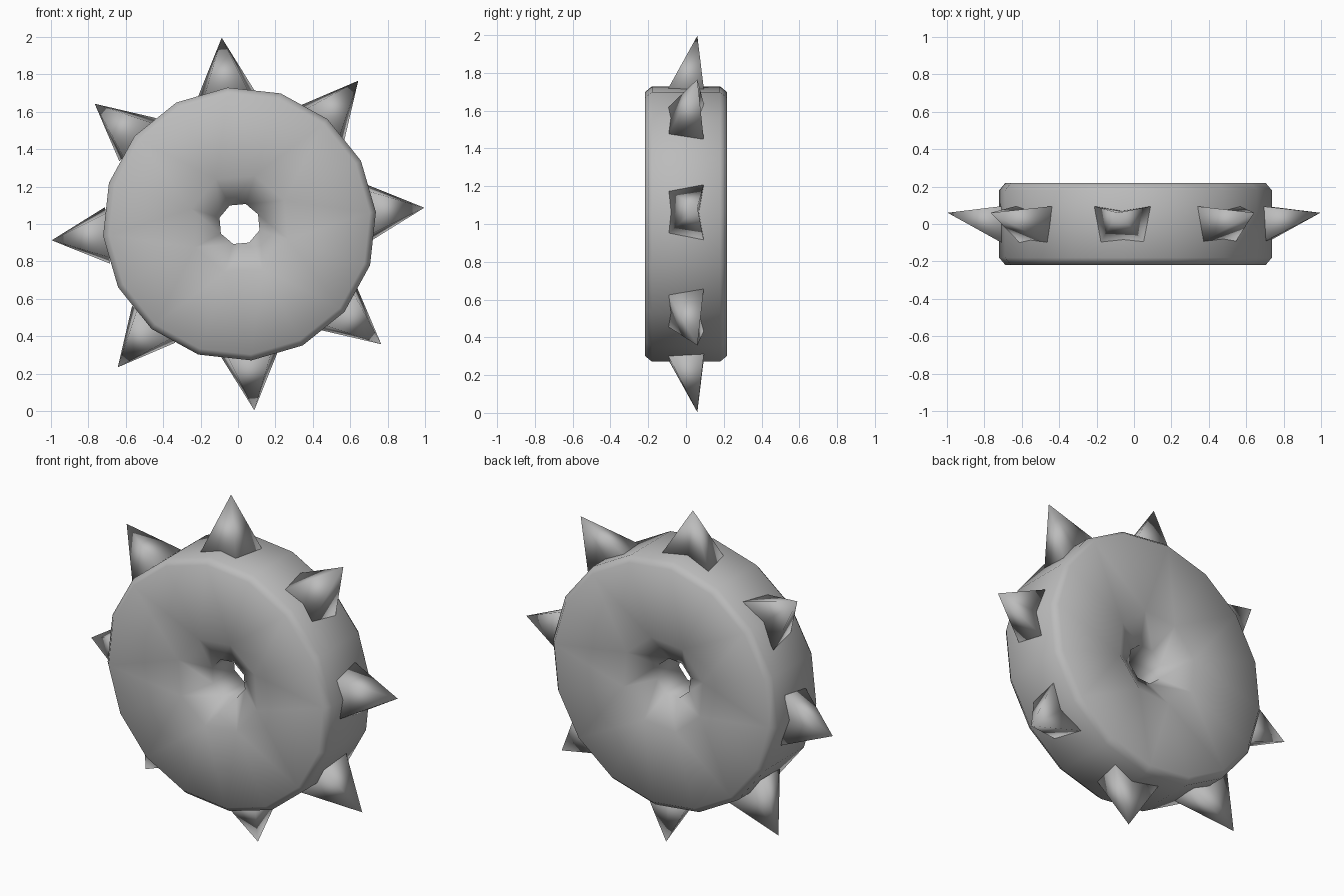
import bpy
import bmesh
from math import cos, sin, radians
from mathutils import Vector

cube = bpy.data.objects.get("Cube")
if cube:
    bpy.data.objects.remove(cube, do_unlink=True)

# One plain grey for everything
grey = bpy.data.materials.new("stone grey")
grey.use_nodes = True
COLOR = (0.5, 0.5, 0.5, 1)
grey.diffuse_color = COLOR
grey.node_tree.nodes["Principled BSDF"].inputs["Base Color"].default_value = COLOR

TILT = 5          # small rotation of the whole wheel, degrees
CENTRE = Vector((0.0, 0.0, 1.0))


def polar(r, degrees, y):
    a = radians(degrees)
    return CENTRE + Vector((r * cos(a), y, r * sin(a)))


def finish(name, bm):
    bmesh.ops.recalc_face_normals(bm, faces=bm.faces[:])
    mesh = bpy.data.meshes.new(name)
    bm.to_mesh(mesh)
    bm.free()
    mesh.materials.append(grey)
    for p in mesh.polygons:
        p.use_smooth = True
    obj = bpy.data.objects.new(name, mesh)
    bpy.context.collection.objects.link(obj)
    return obj


def ring(bm, r, y, sides, start):
    shift = Vector((0.008, 0, 0))
    return [bm.verts.new(polar(r, start + i * 360 / sides, y) + shift) for i in range(sides)]


def bridge(bm, a, b):
    n = len(a)
    for i in range(n):
        j = (i + 1) % n
        bm.faces.new((a[i], a[j], b[j], b[i]))


# Wheel: sixteen-sided chamfered rim, eight-sided funnel and bore
bm = bmesh.new()
START = TILT + 22.5
treads, necks = [], []
for s in (-1, 1):
    tread = ring(bm, 0.732, s * 0.18, 16, START)
    edge = ring(bm, 0.70, s * 0.218, 16, START)
    mouth = ring(bm, 0.27, s * 0.20, 8, START)
    neck = ring(bm, 0.112, s * 0.10, 8, START)
    bridge(bm, tread, edge)
    for i in range(8):
        j = (i + 1) % 8
        mid, nxt = edge[2 * i + 1], edge[(2 * i + 2) % 16]
        bm.faces.new((mouth[i], edge[2 * i], mid))
        bm.faces.new((mouth[i], mid, mouth[j]))
        bm.faces.new((mouth[j], mid, nxt))
    bridge(bm, mouth, neck)
    treads.append(tread)
    necks.append(neck)
bridge(bm, *treads)
bridge(bm, *necks)
finish("wheel", bm)


# Spikes: pyramids leaning to the back, with a slightly dented back side
def spike(index):
    angle = TILT + 45 * index
    out = polar(1, angle, 0) - CENTRE
    side = polar(1, angle + 90, 0) - CENTRE
    bm = bmesh.new()
    base = [bm.verts.new(CENTRE + out * 0.70 + side * t + Vector((0, y, 0)))
            for t, y in ((-0.118, -0.1), (0.118, -0.1), (0.152, 0.095),
                         (0, 0.07), (-0.152, 0.095))]
    tip = bm.verts.new(CENTRE + out * 1.0 + Vector((0, 0.06, 0)))
    for i in range(5):
        bm.faces.new((base[i], base[(i + 1) % 5], tip))
    bm.faces.new(base)
    finish(f"spike_{index + 1}", bm)


for k in range(8):
    spike(k)
